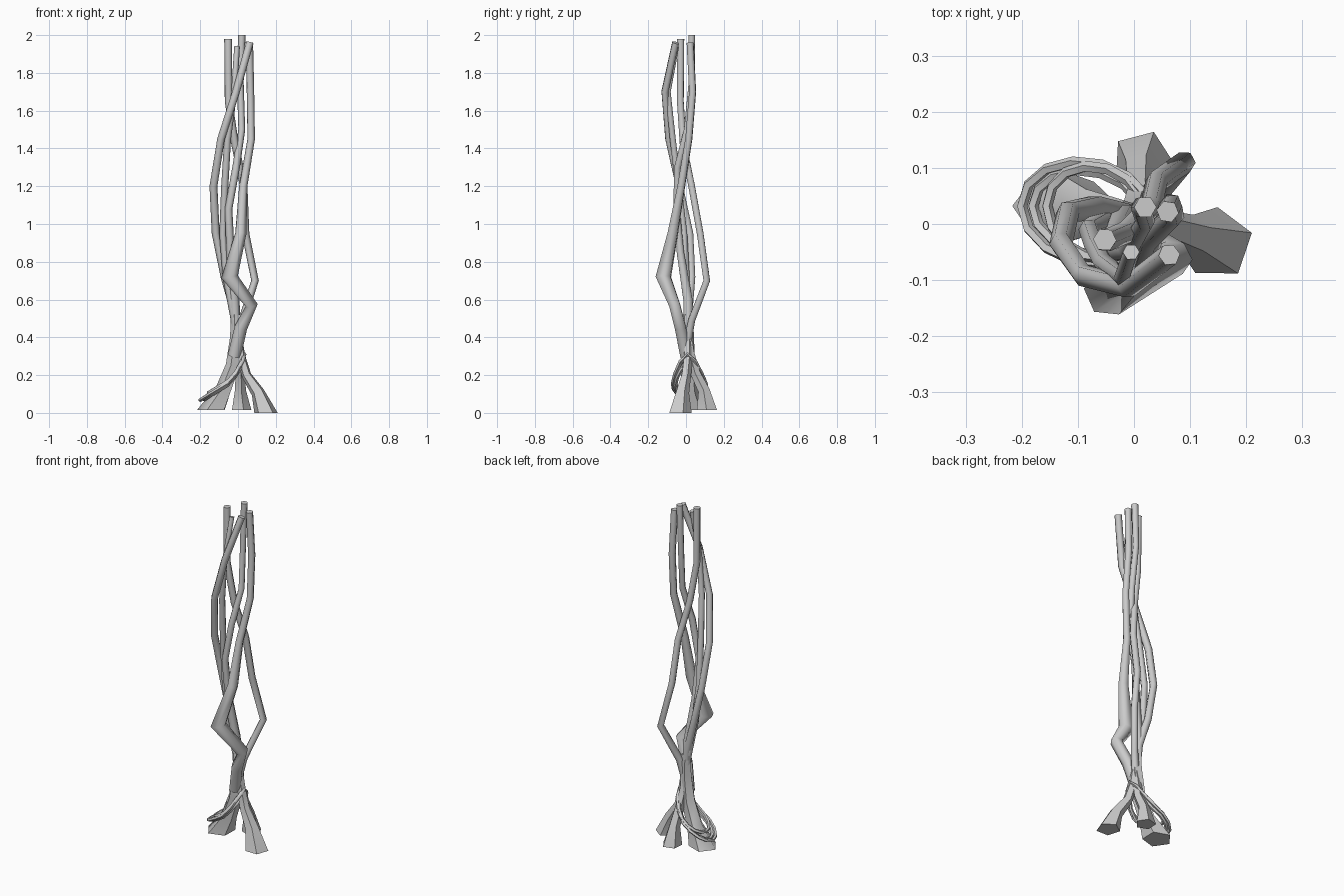
import bpy, bmesh, math
from mathutils import Vector

if "Cube" in bpy.data.objects:
    bpy.data.objects.remove(bpy.data.objects["Cube"])


def tube(name, pts, sides=6, flat_base=False, closed=False, phase=0.0):
    """Sweep a polygon through (x, y, z, radius) points."""
    bm = bmesh.new()
    pos = [Vector(p[:3]) for p in pts]
    n, rings = len(pts), []
    u = None
    for i, p in enumerate(pts):
        a = pos[i - 1] if (i or closed) else pos[0]
        b = pos[(i + 1) % n] if (closed or i < n - 1) else pos[i]
        t = (b - a).normalized()
        if flat_base and i == 0:
            t = Vector((0, 0, 1))
        if u is None:
            ref = Vector((1, 0, 0)) if abs(t.x) < 0.9 else Vector((0, 1, 0))
            u = ref
        u = (u - t * u.dot(t)).normalized()
        v = t.cross(u)
        ring = []
        for k in range(sides):
            ang = phase + 2 * math.pi * k / sides
            ring.append(bm.verts.new(pos[i] + (u * math.cos(ang) + v * math.sin(ang)) * p[3]))
        rings.append(ring)
    for i in range(n if closed else n - 1):
        r0, r1 = rings[i], rings[(i + 1) % n]
        for k in range(sides):
            j = (k + 1) % sides
            bm.faces.new((r0[k], r0[j], r1[j], r1[k]))
    if not closed:
        bm.faces.new(rings[0][::-1])
        bm.faces.new(rings[-1])
    bmesh.ops.recalc_face_normals(bm, faces=bm.faces)
    me = bpy.data.meshes.new(name)
    bm.to_mesh(me)
    bm.free()
    ob = bpy.data.objects.new(name, me)
    bpy.context.collection.objects.link(ob)
    bpy.context.view_layer.objects.active = ob
    ob.select_set(True)
    bpy.ops.object.shade_smooth_by_angle(angle=math.radians(65))
    ob.select_set(False)
    return ob


# Flared roots
tube("left_root", [(-.137, .03, .015, .08), (-.075, .02, .12, .045), (-.025, .01, .25, .04),
                   (-.008, .01, .4, .034), (-.01, .01, .52, .028)], 5, True, phase=.6)
tube("right_root", [(.148, -.035, 0, .065), (.105, -.02, .11, .037), (.045, 0, .2, .027),
                    (.015, .01, .3, .025), (0, .01, .42, .02)], 5, True, phase=.3)
tube("back_root", [(.015, .112, .015, .056), (.01, .095, .12, .032), (.01, .05, .21, .027),
                   (.0, .02, .32, .025), (0, .01, .42, .02)], 5, True, phase=1.2)

# Twisting stems
tube("outer_stem", [(-.005, .015, .42, .024), (-.02, .015, .55, .024), (-.07, .03, .72, .022),
                    (-.118, .02, .95, .021), (-.13, -.035, 1.2, .021), (-.09, -.092, 1.45, .02),
                    (-.01, -.112, 1.7, .02), (.063, -.055, 1.96, .02)])
tube("thick_front_stem", [(-.02, 0, .3, .035), (.015, -.03, .45, .034), (.072, -.06, .57, .033),
                          (-.045, -.12, .72, .045), (.015, -.07, .95, .03), (.028, -.025, 1.2, .022),
                          (.07, .015, 1.45, .02), (.066, .035, 1.7, .02), (.06, .022, 1.96, .02)])
tube("back_stem", [(0, .01, .38, .024), (.022, .03, .49, .021), (.09, .11, .7, .02),
                   (.04, .075, .95, .02), (.03, .03, 1.2, .02), (-.015, -.015, 1.42, .02),
                   (-.05, -.03, 1.65, .02), (-.052, -.028, 1.98, .021)])
tube("centre_stem", [(-.01, .01, .42, .025), (-.02, .01, .6, .028), (-.04, -.03, .85, .022),
                     (-.05, -.05, 1.08, .02), (-.01, -.045, 1.3, .02), (.02, .005, 1.5, .018),
                     (.012, .03, 1.75, .018), (.02, .03, 2.0, .02)])
tube("thin_stem", [(-.02, .01, .5, .02), (-.06, .0, .72, .022), (-.08, -.01, .95, .019),
                   (-.07, -.04, 1.2, .019), (-.055, -.07, 1.45, .018), (-.02, -.095, 1.7, .016),
                   (-.005, -.05, 1.94, .015)])


# Tendril coils looped around the left root, dipping toward the ground
def dip(x):
    keys = [(-.22, .045), (-.15, .09), (-.05, .15), (0, .21), (.03, .28), (.045, .34)]
    for (x0, z0), (x1, z1) in zip(keys, keys[1:]):
        if x <= x1:
            return z0 + (z1 - z0) * (x - x0) / (x1 - x0)
    return keys[-1][1]


for i, (x0, x1, ry, dz) in enumerate([(-.2, .035, .09, .01), (-.18, .02, .075, .0),
                                      (-.155, .025, .082, .02)]):
    path = []
    for k in range(14):
        a = 2 * math.pi * k / 14
        x = (x0 + x1) / 2 + (x1 - x0) / 2 * math.cos(a)
        y = .02 + ry * math.sin(a) - .012 * math.cos(a)
        path.append((x, y, dip(x) + dz, .01))
    tube(f"tendril_coil_{i + 1}", path, 5, closed=True)
